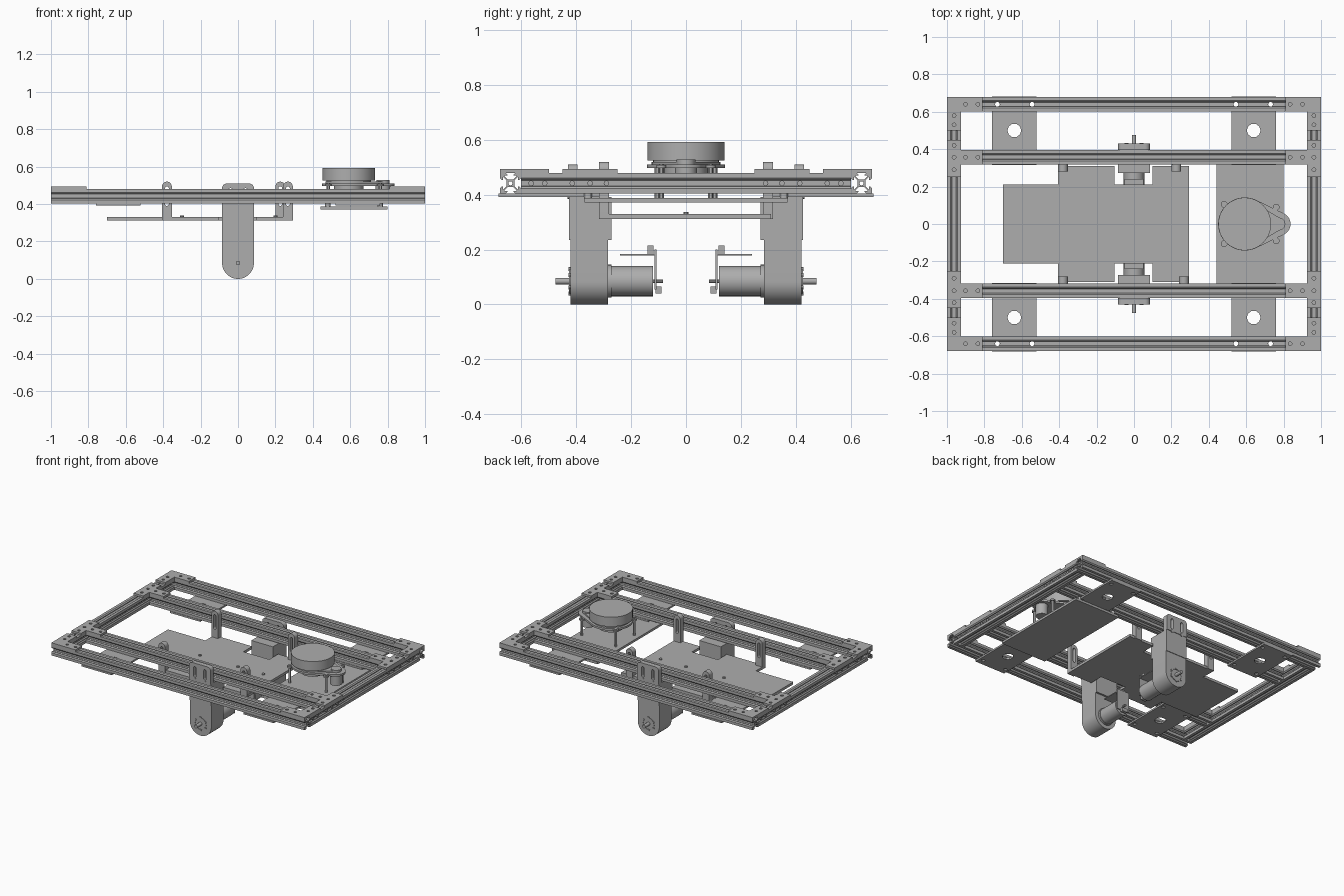
import bpy, bmesh
from math import sin, cos, radians, acos, degrees

cube = bpy.data.objects.get("Cube")
if cube:
    bpy.data.objects.remove(cube, do_unlink=True)

grey = bpy.data.materials.new("plain_grey")
grey.use_nodes = True
grey.diffuse_color = (0.42, 0.42, 0.42, 1)
grey.node_tree.nodes["Principled BSDF"].inputs["Base Color"].default_value = (0.42, 0.42, 0.42, 1)

made = []
AXES = {"x": lambda u, v, t: (t, u, v),
        "y": lambda u, v, t: (u, t, v),
        "z": lambda u, v, t: (u, v, t)}


def arc(cx, cy, r, start=0, end=360, n=24):
    steps = n if end - start == 360 else n + 1
    return [(cx + r * cos(radians(start + (end - start) * i / n)),
             cy + r * sin(radians(start + (end - start) * i / n))) for i in range(steps)]


def rect(u0, u1, v0, v1):
    return [(u0, v0), (u1, v0), (u1, v1), (u0, v1)]


def slot(u, v0, v1, r):
    return arc(u, v1, r, 0, 180, 8) + arc(u, v0, r, 180, 360, 8)


def prism(name, outline, a, b, axis="z", holes=()):
    """Extrude a flat outline with holes from a to b along an axis."""
    bm = bmesh.new()
    edges = []
    for loop in [outline, *holes]:
        vs = [bm.verts.new((u, v, 0)) for u, v in loop]
        edges += [bm.edges.new((vs[i - 1], vs[i])) for i in range(len(vs))]
    bmesh.ops.triangle_fill(bm, use_beauty=True, edges=edges, normal=(0, 0, 1))
    top = bmesh.ops.extrude_face_region(bm, geom=bm.faces[:])["geom"]
    for v in top:
        if isinstance(v, bmesh.types.BMVert):
            v.co.z = 1
    for v in bm.verts:
        v.co = AXES[axis](v.co.x, v.co.y, a + (b - a) * v.co.z)
    bmesh.ops.recalc_face_normals(bm, faces=bm.faces[:])
    mesh = bpy.data.meshes.new(name)
    bm.to_mesh(mesh)
    bm.free()
    mesh.materials.append(grey)
    obj = bpy.data.objects.new(name, mesh)
    bpy.context.collection.objects.link(obj)
    made.append(obj)
    return obj


def rod(name, u, v, r, a, b, axis="z", n=24):
    return prism(name, arc(u, v, r, n=n), a, b, axis)


# Slotted extrusion section: one side repeated four times
H, ZC = 0.038, 0.442
side = [(-1, 1), (-.5, 1), (-.3, .84), (-.3, .74), (-.58, .74), (-.58, .66), (-.28, .38)]
side += [(-u, v) for u, v in reversed(side[1:])]


def section(cu, cv):
    pts = []
    for k in range(4):
        for u, v in side:
            for _ in range(k):
                u, v = v, -u
            pts.append((cu + H * u, cv + H * v))
    return pts


def rail(name, c, length, axis):
    return prism(name, section(c, ZC), -length, length, axis, [arc(c, ZC, H * .2, n=10)])


# Frame rails
outer_rails = []
for s, tag in ((1, "back"), (-1, "front")):
    # the y/z section is extruded along x
    outer_rails.append(rail(tag + "_outer_rail", s * .64, 1, "x"))
    rail(tag + "_inner_rail", s * .357, .924, "x")
for s, tag in ((1, "left"), (-1, "right")):
    rail(tag + "_cross_rail", s * .962, .602, "y")

# Joining plates, caster plates and end screws, one set per corner
corner = [(1, .678), (.81, .678), (.81, .602), (.924, .602), (.924, .5), (1, .5)]
corner_holes = [(.9, .64), (.835, .64), (.962, .58), (.962, .53)]
tee = [(.81, .319), (.81, .395), (.924, .395), (.924, .45), (1, .45),
       (1, .25), (.924, .25), (.924, .319)]
tee_holes = [(.9, .357), (.835, .357), (.962, .42), (.962, .357), (.962, .29)]
for sx, side_tag in ((1, "left"), (-1, "right")):
    for sy, end_tag in ((1, "back"), (-1, "front")):
        tag = f"{end_tag}_{side_tag}_"

        def flip(pts):
            return [(sx * u, sy * v) for u, v in pts]

        def drill(pts, r=.01):
            return [arc(u, v, r, n=10) for u, v in flip(pts)]

        prism(tag + "corner_plate", flip(corner), .48, .494, "z", drill(corner_holes))
        prism(tag + "tee_plate", flip(tee), .48, .494, "z", drill(tee_holes))
        bolts = [(u, v) for u in (.545, .73) for v in (.357, .64)]
        prism(tag + "caster_plate", flip(rect(.52, .76, .316, .683)), .392, .404, "z",
              drill(bolts, .013) + drill([(.64, .5)], .037))
        for y in (.29, .35, .415, .515, .565):
            rod(tag + "cross_screw", sy * y, ZC, .01, sx * .965, sx * .99, "x", 10)

# Bolt holes through the outer rails
for obj, y in zip(outer_rails, (.64, -.64)):
    for x in (-.73, -.545, .545, .73):
        cutter = rod("cutter", x, y, .013, .38, .51, "z", 12)
        made.remove(cutter)
        cutter.hide_render = True
        mod = obj.modifiers.new("bolt_hole", "BOOLEAN")
        mod.object = cutter
        mod.operation = "DIFFERENCE"
        bpy.context.view_layer.update()
        deps = bpy.context.evaluated_depsgraph_get()
        new = bpy.data.meshes.new_from_object(obj.evaluated_get(deps))
        obj.modifiers.clear()
        obj.data = new
        bpy.data.objects.remove(cutter, do_unlink=True)

# Electronics tray with motor notches
half = [(.295, .31), (.1, .31), (.1, .21), (-.105, .21), (-.105, .31), (-.405, .31),
        (-.405, .21), (-.7, .21)]
tray = half + [(u, -v) for u, v in reversed(half)]
prism("tray", tray, .312, .33)
for x in (-.3, 0, .2):
    rod("tray_screw", x, 0, .01, .33, .338, "z", 10)

# Drive units and tray hangers, mirrored front to back
DZ = .085
for s, tag in ((1, "back_"), (-1, "front_")):
    def along(name, pts, a, b, holes=()):
        return prism(tag + name, pts, s * a, s * b, "y", holes)

    def pin(name, x, z, r, a, b, n=24):
        return rod(tag + name, x, z, r, s * a, s * b, "y", n)

    # hangers
    for x in (-.38, .226 if s > 0 else .267):
        along("tray_hanger", arc(x, .494, .026, 0, 180, 12) + [(x - .026, .312), (x + .026, .312)],
              .28, .318, [slot(x, .4, .485, .01)])
    # motor housing with rounded foot
    along("housing", [(.085, .235), (-.085, .235)] + arc(0, DZ, .085, 180, 360, 24), .285, .422)
    along("housing_neck", rect(-.085, .085, .235, .392), .272, .426)
    along("housing_tab", [(-.085, .392), (.085, .392)] + arc(.06, .485, .025, 0, 90, 6)
          + arc(-.06, .485, .025, 90, 180, 6), .395, .43,
          [slot(u, .42, .475, .01) for u in (-.04, .04)])
    for x in (-.04, .04):
        pin("housing_screw", x, .395, .01, .42, .432, 10)
    # gear motor
    pin("motor_flange", 0, DZ, .06, .272, .29, 32)
    pin("motor", 0, DZ, .055, .12, .275, 32)
    prism(tag + "motor_face_ring", arc(0, DZ, .045), s * .42, s * .426, "y", [arc(0, DZ, .04)])
    pin("axle", 0, DZ, .012, .41, .476, 16)
    for k in range(6):
        pin("face_screw", .045 * cos(radians(60 * k + 30)), DZ + .045 * sin(radians(60 * k + 30)),
            .007, .42, .428, 8)
    # encoder
    along("encoder_board", rect(-.05, .05, .055, .2), .108, .115)
    along("encoder_shelf", rect(-.05, .05, .178, .184), .115, .24)
    along("encoder_plug", rect(-.03, .03, .184, .215), .118, .14)
    along("encoder_socket", rect(-.02, .02, .04, .065), .09, .112)
    pin("encoder_shaft", 0, DZ, .007, .083, .12, 10)

# Scanner mounting plate with spacers up to the inner rails
posts = [(u, s * v) for u, v in ((.482, .105), (.76, .09)) for s in (1, -1)]
prism("scanner_plate", rect(.44, .8, -.37, .37), .372, .388)
for x in (.48, .76):
    for y in (-.357, .357):
        rod("plate_spacer", x, y, .015, .386, .406, "z", 12)


def teardrop(R, r, x0=.592, x1=.775):
    a = degrees(acos((R - r) / (x1 - x0)))
    return arc(x0, 0, R, a, 360 - a, 36) + arc(x1, 0, r, -a, a, 16)


# Rotating scanner
for u, v in posts:
    rod("scanner_post", u, v, .009, .386, .513, "z", 12)
    rod("scanner_ear", u, v, .018, .497, .508, "z", 16)
rod("scanner_hub", .592, 0, .08, .455, .5, "z", 32)
rod("drive_motor", .775, 0, .04, .42, .5, "z", 24)
prism("scanner_base", teardrop(.142, .062), .497, .511)
prism("drive_belt", teardrop(.125, .03), .511, .52)
rod("drive_pulley", .775, 0, .034, .511, .528, "z", 24)
rod("scanner_neck", .592, 0, .12, .511, .53, "z", 40)
rod("scanner_head", .592, 0, .141, .525, .592, "z", 64)

# Smooth the round parts, keep edges sharp
bpy.ops.object.select_all(action="DESELECT")
for obj in made:
    obj.select_set(True)
bpy.context.view_layer.objects.active = made[0]
bpy.ops.object.shade_smooth_by_angle(angle=radians(30))
